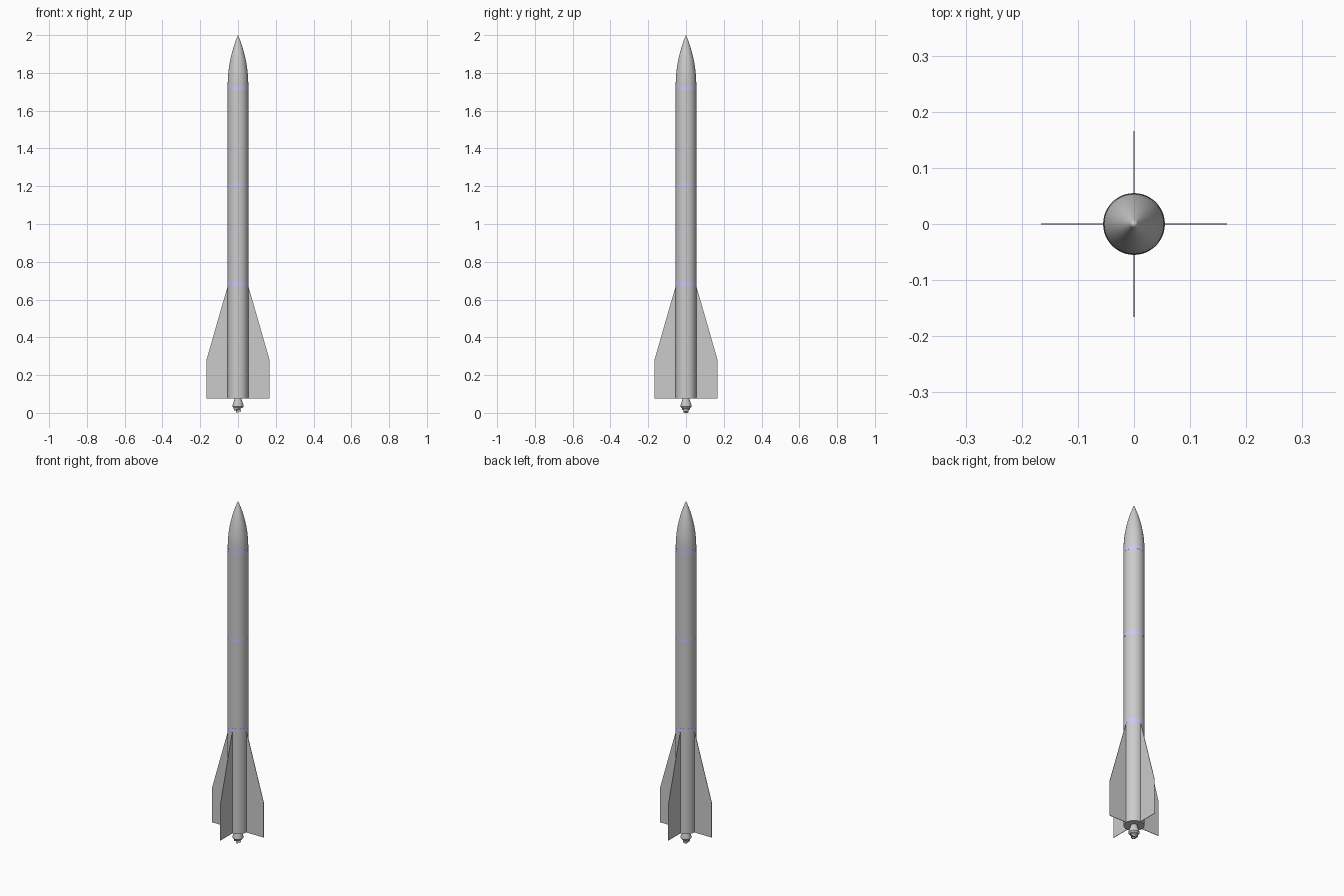
import bpy, bmesh, math
from mathutils import Matrix, Vector

if "Cube" in bpy.data.objects:
    bpy.data.objects.remove(bpy.data.objects["Cube"])

R = 0.0545          # body radius
BASE = 0.077        # bottom of the body tube
SHOULDER = 1.735    # where the nose begins


def finish(name, bm, material=None, smooth=True):
    bmesh.ops.recalc_face_normals(bm, faces=bm.faces)
    mesh = bpy.data.meshes.new(name)
    bm.to_mesh(mesh)
    bm.free()
    obj = bpy.data.objects.new(name, mesh)
    bpy.context.collection.objects.link(obj)
    if material:
        mesh.materials.append(material)
    if smooth:
        bpy.context.view_layer.objects.active = obj
        obj.select_set(True)
        bpy.ops.object.shade_smooth_by_angle(angle=math.radians(35))
        obj.select_set(False)
    return obj


def lathe(name, profile, sides=48, material=None, matrix=None):
    """Spin a list of (radius, z) points around the z axis."""
    bm = bmesh.new()
    verts = [bm.verts.new((r, 0, z)) for r, z in profile]
    edges = [bm.edges.new(p) for p in zip(verts, verts[1:])]
    bmesh.ops.spin(bm, geom=verts + edges, cent=(0, 0, 0), axis=(0, 0, 1),
                   angle=2 * math.pi, steps=sides)
    bmesh.ops.remove_doubles(bm, verts=bm.verts, dist=1e-5)
    if matrix:
        bmesh.ops.transform(bm, matrix=matrix, verts=bm.verts)
    return finish(name, bm, material)


# Body tube
lathe("body_tube", [(0, BASE), (R, BASE), (R, SHOULDER), (0, SHOULDER)])

# Nose cone: tangent ogive
L = 2.0 - SHOULDER
rho = (R * R + L * L) / (2 * R)
nose = [(0, SHOULDER)]
for i in range(17):
    h = L * i / 16
    nose.append((max(0, math.sqrt(rho * rho - h * h) + R - rho), SHOULDER + h))
lathe("nose_cone", nose)

# Coloured bands around the tube
blue = bpy.data.materials.new("band_blue")
blue.diffuse_color = (0.6, 0.58, 1.0, 1)
blue.use_nodes = True
blue.node_tree.nodes["Principled BSDF"].inputs["Base Color"].default_value = blue.diffuse_color
for i, z in enumerate((0.684, 1.209, 1.72)):
    r = R + 0.0006
    lathe(f"band_{i + 1}", [(R - 0.001, z - 0.009), (r, z - 0.009),
                            (r, z + 0.009), (R - 0.001, z + 0.009)],
          material=blue)

# Four thin fins
outline = [(R - 0.004, BASE), (0.166, BASE), (0.166, 0.283),
           (R, 0.672), (R - 0.004, 0.672)]
for i in range(4):
    bm = bmesh.new()
    face = bm.faces.new([bm.verts.new((x, -0.0013, z)) for x, z in outline])
    ext = bmesh.ops.extrude_face_region(bm, geom=[face])
    moved = [v for v in ext["geom"] if isinstance(v, bmesh.types.BMVert)]
    bmesh.ops.translate(bm, vec=(0, 0.0026, 0), verts=moved)
    bmesh.ops.rotate(bm, cent=(0, 0, 0), verts=bm.verts,
                     matrix=Matrix.Rotation(i * math.pi / 2, 3, 'Z'))
    finish(f"fin_{i + 1}", bm, smooth=False)

# Engine nozzle: hollow bell with a short lip
lathe("engine_nozzle", [(0, BASE + 0.002), (0.017, BASE + 0.002), (0.019, 0.07),
                        (0.029, 0.04), (0.029, 0.033), (0.022, 0.025),
                        (0.018, 0.025), (0.018, 0.032), (0, 0.036)], sides=24)

# Tilted plug hanging below the nozzle
tilt = Matrix.Translation(Vector((0, 0, 0.018))) @ Matrix.Rotation(math.radians(20), 4, 'Y')
tilt = Matrix.Translation(Vector((0, 0, 0.018))) @ Matrix.Rotation(math.radians(-20), 4, 'Y')
lathe("nozzle_plug", [(0, 0.014), (0.02, 0.014), (0.021, 0.002), (0.013, -0.002),
                      (0.013, -0.0144), (0.007, -0.0144), (0.007, -0.006), (0, -0.006)],
      sides=20, matrix=tilt)
